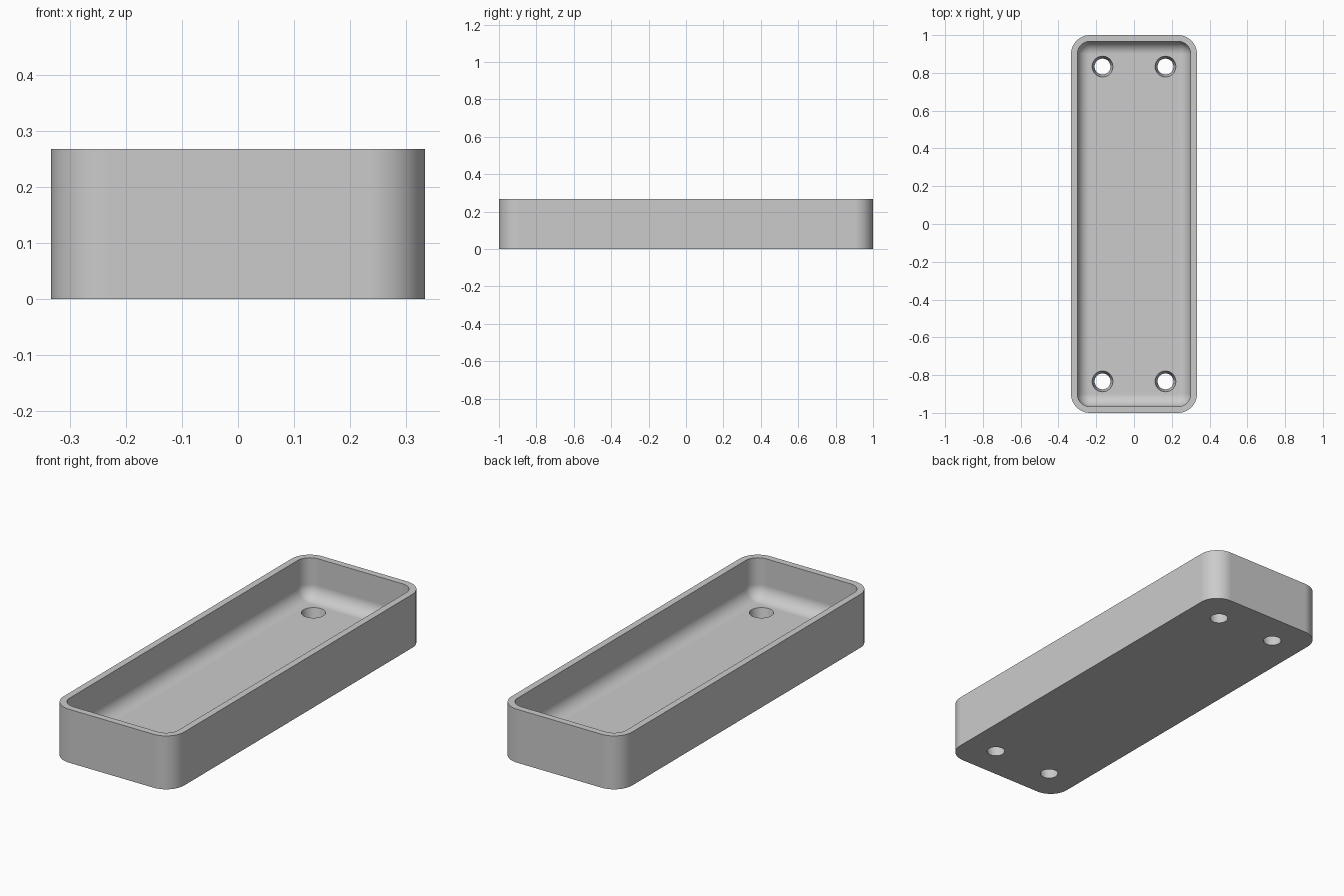
import bpy
import bmesh
from math import sin, cos, pi, radians

cube = bpy.data.objects.get("Cube")
if cube:
    bpy.data.objects.remove(cube, do_unlink=True)

HALF_X, HALF_Y, HEIGHT = 1 / 3, 1.0, 0.267
CORNER, WALL, FLOOR = 0.1, 0.0333, 0.0667
FILLET = CORNER - WALL
HOLE_X, HOLE_Y, HOLE_TOP, HOLE_BOTTOM = 1 / 6, 5 / 6, 0.055, 0.042
STEPS = 16

grey = bpy.data.materials.new("light grey")
grey.use_nodes = True
colour = (0.6, 0.6, 0.6, 1)
grey.diffuse_color = colour
grey.node_tree.nodes["Principled BSDF"].inputs["Base Color"].default_value = colour

bm = bmesh.new()


def rounded_ring(inset, z):
    """Rounded rectangle, moved inwards by inset with concentric corners."""
    r = CORNER - inset
    ring = []
    for quarter, (sx, sy) in enumerate([(1, 1), (-1, 1), (-1, -1), (1, -1)]):
        for i in range(STEPS + 1):
            a = (quarter + i / STEPS) * pi / 2
            ring.append(bm.verts.new((sx * (HALF_X - CORNER) + r * cos(a),
                                      sy * (HALF_Y - CORNER) + r * sin(a), z)))
    return ring


def round_ring(x, y, r, z, n=48):
    return [bm.verts.new((x + r * cos(2 * pi * i / n), y + r * sin(2 * pi * i / n), z))
            for i in range(n)]


def bridge(a, b):
    for i in range(len(a)):
        j = (i + 1) % len(a)
        bm.faces.new((a[i], a[j], b[j], b[i]))


# Outer wall, rim, inner wall and the fillet down to the floor
profile = [(0, 0), (0, HEIGHT), (WALL, HEIGHT)]
for i in range(STEPS + 1):
    a = i / STEPS * pi / 2
    profile.append((WALL + FILLET * (1 - cos(a)), FLOOR + FILLET * (1 - sin(a))))
rings = [rounded_ring(inset, z) for inset, z in profile]
for a, b in zip(rings, rings[1:]):
    bridge(a, b)

# Tapered holes through the floor
for sx in (-1, 1):
    for sy in (-1, 1):
        x, y = sx * HOLE_X, sy * HOLE_Y
        bridge(round_ring(x, y, HOLE_BOTTOM, 0), round_ring(x, y, HOLE_TOP, FLOOR))

# Floor and underside, filled around the holes
bmesh.ops.remove_doubles(bm, verts=bm.verts[:], dist=1e-5)
for z in (0, FLOOR):
    edges = [e for e in bm.edges if e.is_boundary
             and all(abs(v.co.z - z) < 1e-4 for v in e.verts)]
    bmesh.ops.triangle_fill(bm, use_beauty=True, edges=edges, normal=(0, 0, 1))
bmesh.ops.recalc_face_normals(bm, faces=bm.faces[:])

mesh = bpy.data.meshes.new("tray")
bm.to_mesh(mesh)
bm.free()
mesh.materials.append(grey)
tray = bpy.data.objects.new("tray", mesh)
bpy.context.collection.objects.link(tray)

# Smooth curves, crisp rims
bpy.ops.object.select_all(action="DESELECT")
tray.select_set(True)
bpy.context.view_layer.objects.active = tray
bpy.ops.object.shade_smooth_by_angle(angle=radians(30))
weighted = tray.modifiers.new("flat_floor_normals", "WEIGHTED_NORMAL")
weighted.keep_sharp = True
